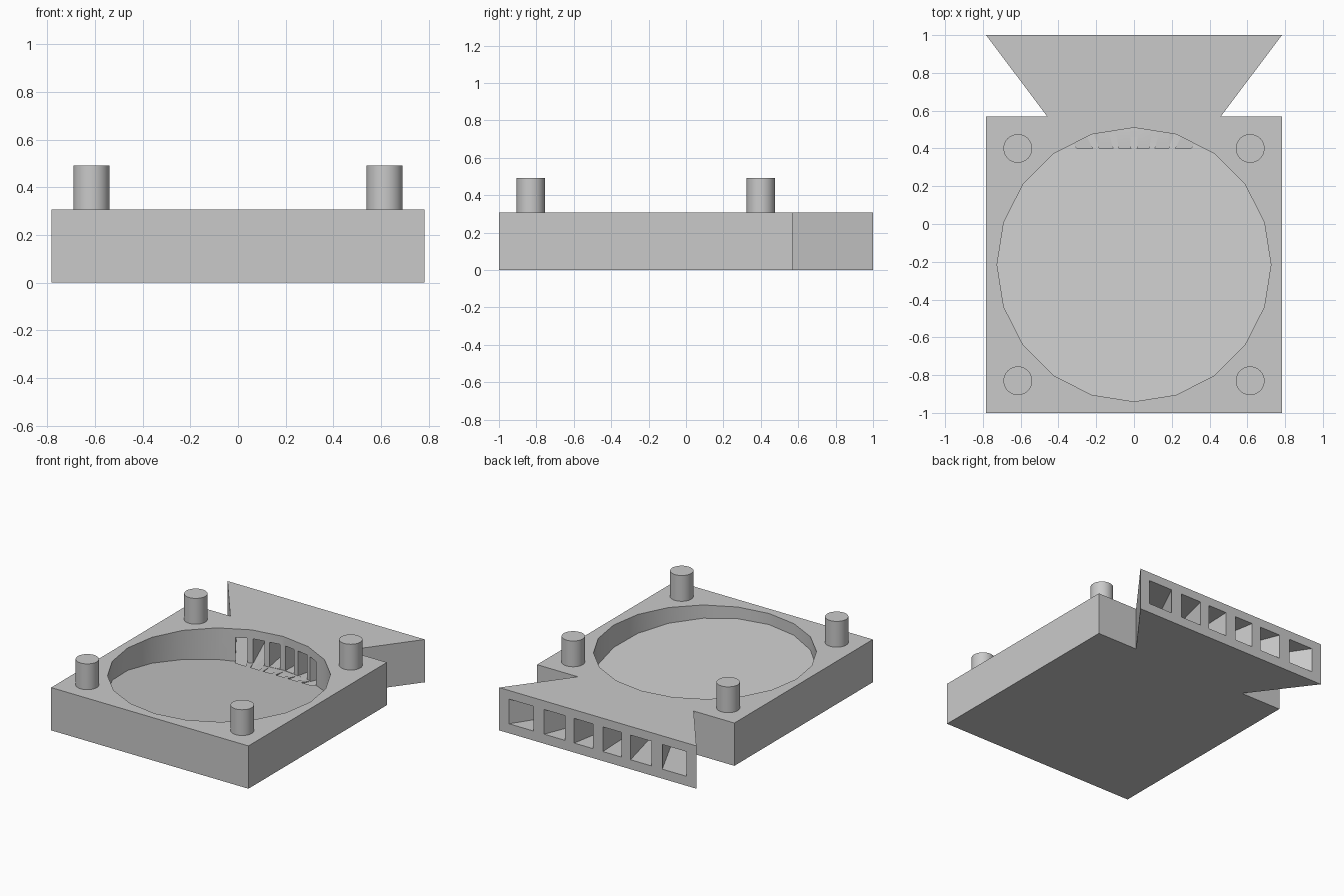
import bpy, bmesh
from math import cos, sin, tau

cube = bpy.data.objects.get("Cube")
if cube:
    bpy.data.objects.remove(cube, do_unlink=True)

grey = bpy.data.materials.new("plain grey")
grey.use_nodes = True
colour = (0.59, 0.59, 0.59, 1)
grey.diffuse_color = colour
grey.node_tree.nodes["Principled BSDF"].inputs["Base Color"].default_value = colour


def prism(name, outline, z0, z1, slope=0):
    """Extrude a flat outline from z0 up to z1; the base may slope along y."""
    bm = bmesh.new()
    base = [bm.verts.new((x, y, z0 + slope * y)) for x, y in outline]
    face = bm.faces.new(base)
    new = bmesh.ops.extrude_face_region(bm, geom=[face])["geom"]
    for v in new:
        if isinstance(v, bmesh.types.BMVert):
            v.co.z = z1
    bmesh.ops.recalc_face_normals(bm, faces=bm.faces)
    mesh = bpy.data.meshes.new(name)
    bm.to_mesh(mesh)
    bm.free()
    mesh.materials.append(grey)
    obj = bpy.data.objects.new(name, mesh)
    bpy.context.collection.objects.link(obj)
    return obj


def circle(cx, cy, radius, sides):
    return [(cx + radius * cos(tau * i / sides), cy + radius * sin(tau * i / sides))
            for i in range(sides)]


def cut(target, cutter):
    """Subtract the cutter, apply the cut and discard the cutter."""
    cutter.hide_render = True
    mod = target.modifiers.new("cut", "BOOLEAN")
    mod.operation, mod.solver, mod.object = "DIFFERENCE", "EXACT", cutter
    bpy.context.view_layer.objects.active = target
    bpy.ops.object.modifier_apply(modifier=mod.name)
    bpy.data.objects.remove(cutter, do_unlink=True)


def smooth(obj):
    bpy.ops.object.select_all(action="DESELECT")
    obj.select_set(True)
    bpy.context.view_layer.objects.active = obj
    bpy.ops.object.shade_smooth_by_angle()


# Square housing with a flared outlet at the back
HALF, TOP = 0.783, 0.307
right_side = [(HALF, -1), (HALF, 0.57), (0.46, 0.57), (HALF, 1)]
left_side = [(-x, y) for x, y in reversed(right_side)]
housing = prism("duct_housing", right_side + left_side, 0, TOP)

# Round pocket, open at the top, its floor falling towards the outlet
cut(housing, prism("pocket_cutter", circle(0, -0.215, 0.725, 20), 0.122, TOP + 0.1, slope=-0.112))

# Six outlet channels fanning out from a common point
APEX = -0.05


def fan(x, y):
    return (x * (y - APEX) / (1 - APEX), y)


for inner, outer in ((0.04, 0.187), (0.26, 0.426), (0.512, 0.705)):
    for side in (-1, 1):
        a, b = side * inner, side * outer
        outline = [fan(a, 0.4), fan(b, 0.4), fan(b, 1.1), fan(a, 1.1)]
        cut(housing, prism("channel_cutter", outline, 0.068, 0.245))
smooth(housing)

# Mounting pins in the four corners
for x, side in ((-0.615, "right"), (0.615, "left")):
    for y, end in ((-0.83, "front"), (0.4, "back")):
        smooth(prism(f"mounting_pin_{end}_{side}", circle(x, y, 0.076, 32), TOP, 0.492))
